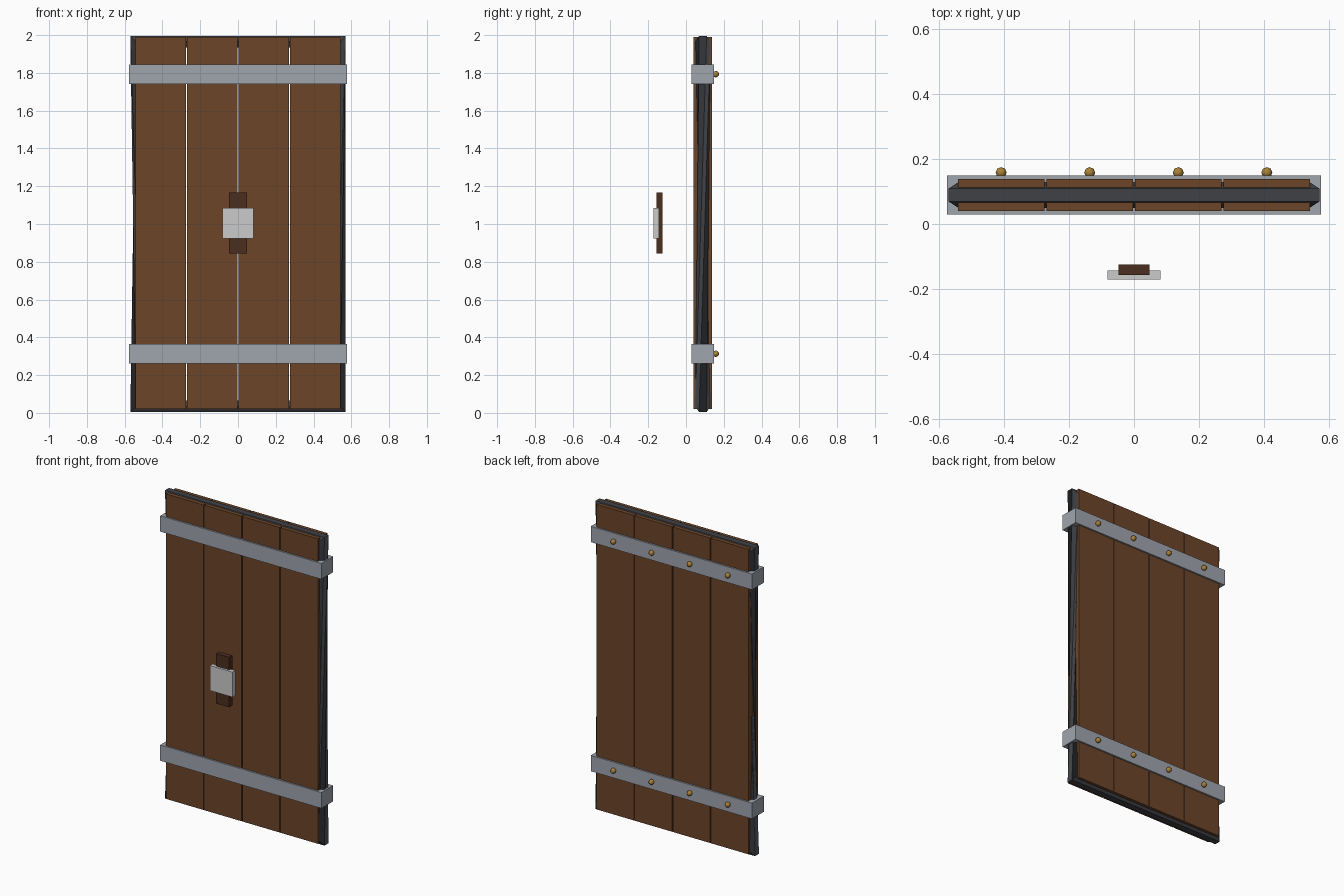
import bpy, bmesh
from math import cos, sin, pi, radians

if "Cube" in bpy.data.objects:
    bpy.data.objects.remove(bpy.data.objects["Cube"])

YC = 0.089  # depth centre of the door leaf


def material(name, rgb):
    m = bpy.data.materials.new(name)
    m.diffuse_color = (*rgb, 1)
    m.use_nodes = True
    m.node_tree.nodes["Principled BSDF"].inputs["Base Color"].default_value = m.diffuse_color
    return m


wood = material("wood", (0.15, 0.06, 0.022))
dark_wood = material("dark_wood", (0.07, 0.026, 0.014))
steel = material("steel", (0.35, 0.38, 0.43))
iron = material("iron", (0.05, 0.053, 0.062))
brass = material("brass", (0.40, 0.22, 0.04))


def finish(bm, name, mat=None):
    bmesh.ops.recalc_face_normals(bm, faces=bm.faces)
    me = bpy.data.meshes.new(name)
    bm.to_mesh(me)
    bm.free()
    ob = bpy.data.objects.new(name, me)
    bpy.context.collection.objects.link(ob)
    if mat:
        me.materials.append(mat)
    return ob


def box(name, centre, size, mat=None):
    bm = bmesh.new()
    bmesh.ops.create_cube(bm, size=1)
    bmesh.ops.scale(bm, vec=size, verts=bm.verts)
    bmesh.ops.translate(bm, vec=centre, verts=bm.verts)
    return finish(bm, name, mat)


# Four upright planks with narrow gaps
plank_x = [(i - 1.5) * 0.2725 for i in range(4)]
for i, x in enumerate(plank_x):
    box(f"plank_{i + 1}", (x, YC, 1.005), (0.267, 0.098, 1.97), wood)

# Iron rim: hexagonal bar mitred at the corners, twisted along the uprights
bm = bmesh.new()
corners = [(-1, -1), (1, -1), (1, 1), (-1, 1)]
rings = []
for sx, sz in corners:
    ring = []
    for k in range(6):
        a = radians(30) + k * pi / 3
        out = 0.0347 * cos(a)
        ring.append(bm.verts.new((sx * (0.54 + out), YC + 0.04 * sin(a),
                                  1 + sz * (0.9653 + out))))
    rings.append(ring)
for c, twist in enumerate((0, 2, 0, -2)):
    a, b = rings[c], rings[(c + 1) % 4]
    for k in range(6):
        n = (k + 1) % 6
        bm.faces.new((a[k], a[n], b[(n + twist) % 6], b[(k + twist) % 6]))
rim = finish(bm, "iron_rim", iron)

# Steel bands around the door, each with four brass studs on the back
for label, z in (("lower", 0.313), ("upper", 1.793)):
    box(f"{label}_band", (0, YC, z), (1.152, 0.12, 0.102), steel)
    for i, x in enumerate(plank_x):
        bm = bmesh.new()
        bmesh.ops.create_uvsphere(bm, u_segments=8, v_segments=6, radius=0.017)
        bmesh.ops.translate(bm, vec=(x, 0.158, z), verts=bm.verts)
        stud = finish(bm, f"{label}_stud_{i + 1}", brass)
        stud.data.shade_smooth()

# Handle grip and its plate, set in front of the door
box("handle_grip", (0, -0.141, 1.006), (0.094, 0.032, 0.323), dark_wood)
box("handle_plate", (0, -0.157, 1.005), (0.162, 0.028, 0.162))
